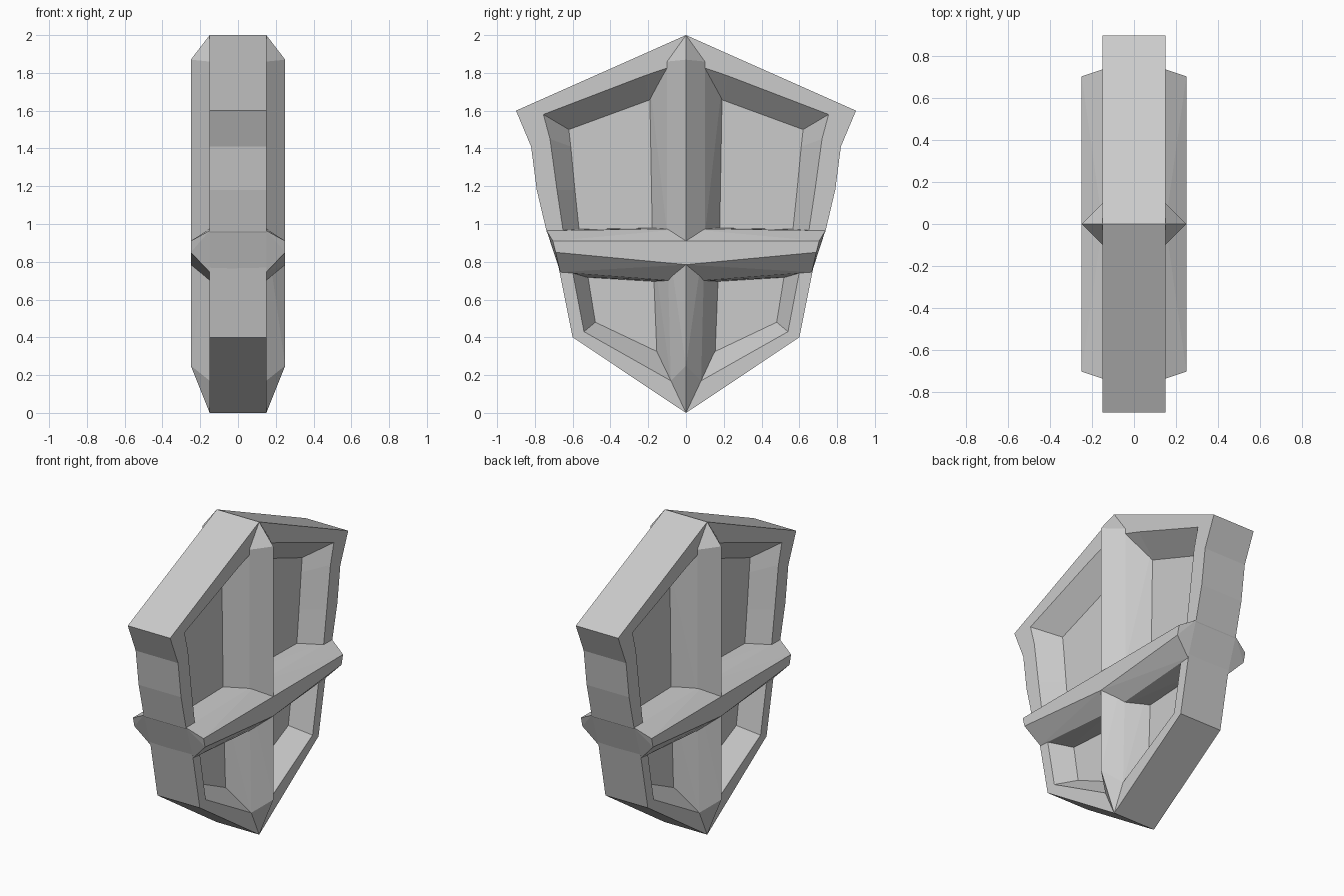
import bpy, bmesh

if "Cube" in bpy.data.objects:
    bpy.data.objects.remove(bpy.data.objects["Cube"])


def finish(bm, name):
    bmesh.ops.recalc_face_normals(bm, faces=bm.faces)
    mesh = bpy.data.meshes.new(name)
    bm.to_mesh(mesh)
    bm.free()
    ob = bpy.data.objects.new(name, mesh)
    bpy.context.collection.objects.link(ob)
    return ob


def ring(bm, half, x):
    # half profile (y, z) from top centre to bottom centre, mirrored across y
    full = half + [(-y, z) for y, z in reversed(half[1:-1])]
    return [bm.verts.new((x, y, z)) for y, z in full]


def bridge(bm, a, b):
    n = len(a)
    for i in range(n):
        bm.faces.new((a[i], a[(i + 1) % n], b[(i + 1) % n], b[i]))


def hull(name, points):
    # convex solid mirrored in x and y
    bm = bmesh.new()
    pts = {(sx * x, sy * y, z) for x, y, z in points for sx in (1, -1) for sy in (1, -1)}
    for p in sorted(pts):
        bm.verts.new(p)
    res = bmesh.ops.convex_hull(bm, input=bm.verts)
    junk = [v for v in res["geom_interior"] + res["geom_unused"] if isinstance(v, bmesh.types.BMVert)]
    bmesh.ops.delete(bm, geom=list(set(junk)), context='VERTS')
    bmesh.ops.dissolve_limit(bm, angle_limit=0.01, verts=bm.verts, edges=bm.edges)
    return finish(bm, name)


# Shield body: outline, rim lip and sunken floor, the same on both faces
outer = [(0, 2), (.22, 1.902), (.9, 1.6), (.82, 1.41), (.79, 1.18), (.738, .96),
         (.705, .91), (.69, .85), (.6, .4), (.08, .053), (0, 0)]
lip = [(0, 1.86), (.22, 1.785), (.755, 1.58), (.72, 1.45), (.683, 1.18), (.65, .96),
       (.637, .91), (.62, .85), (.54, .43), (.08, .17), (0, .125)]
floor = [(0, 1.727), (.2, 1.654), (.62, 1.5), (.61, 1.41), (.588, 1.18), (.565, .96),
         (.555, .91), (.54, .85), (.48, .48), (.08, .29), (0, .252)]
bm = bmesh.new()
edges = []
for s in (1, -1):
    a, b, c = ring(bm, outer, .15 * s), ring(bm, lip, .15 * s), ring(bm, floor, .02 * s)
    bridge(bm, a, b)
    bridge(bm, b, c)
    bm.faces.new(c)
    edges.append(a)
bridge(bm, *edges)
body = finish(bm, "shield_body")

# Upright ridge running from the top point to the bottom point
ridge = hull("upright_ridge", [
    (.15, 0, 2), (.15, 0, 0),
    (.25, 0, 1.87), (.15, .1, 1.86), (.01, .2, 1.82),
    (.15, .1, .95), (.01, .185, .95),
    (.25, 0, .25), (.15, .08, .17), (.01, .155, .2)])

# Cross band, deeper in the middle
band = hull("cross_band", [
    (.25, .705, .91), (.25, .69, .85), (.25, 0, .785), (.25, 0, .91),
    (.15, .738, .965), (.15, .666, .745), (.15, 0, .695), (.15, 0, .975),
    (.01, .738, .97), (.01, .66, .725), (.01, 0, .685), (.01, 0, .982)])

# Join the parts into one solid
bpy.context.view_layer.objects.active = body
for part in (ridge, band):
    mod = body.modifiers.new("join", 'BOOLEAN')
    mod.operation = 'UNION'
    mod.solver = 'EXACT'
    mod.object = part
    bpy.ops.object.modifier_apply(modifier=mod.name)
    bpy.data.objects.remove(part)
